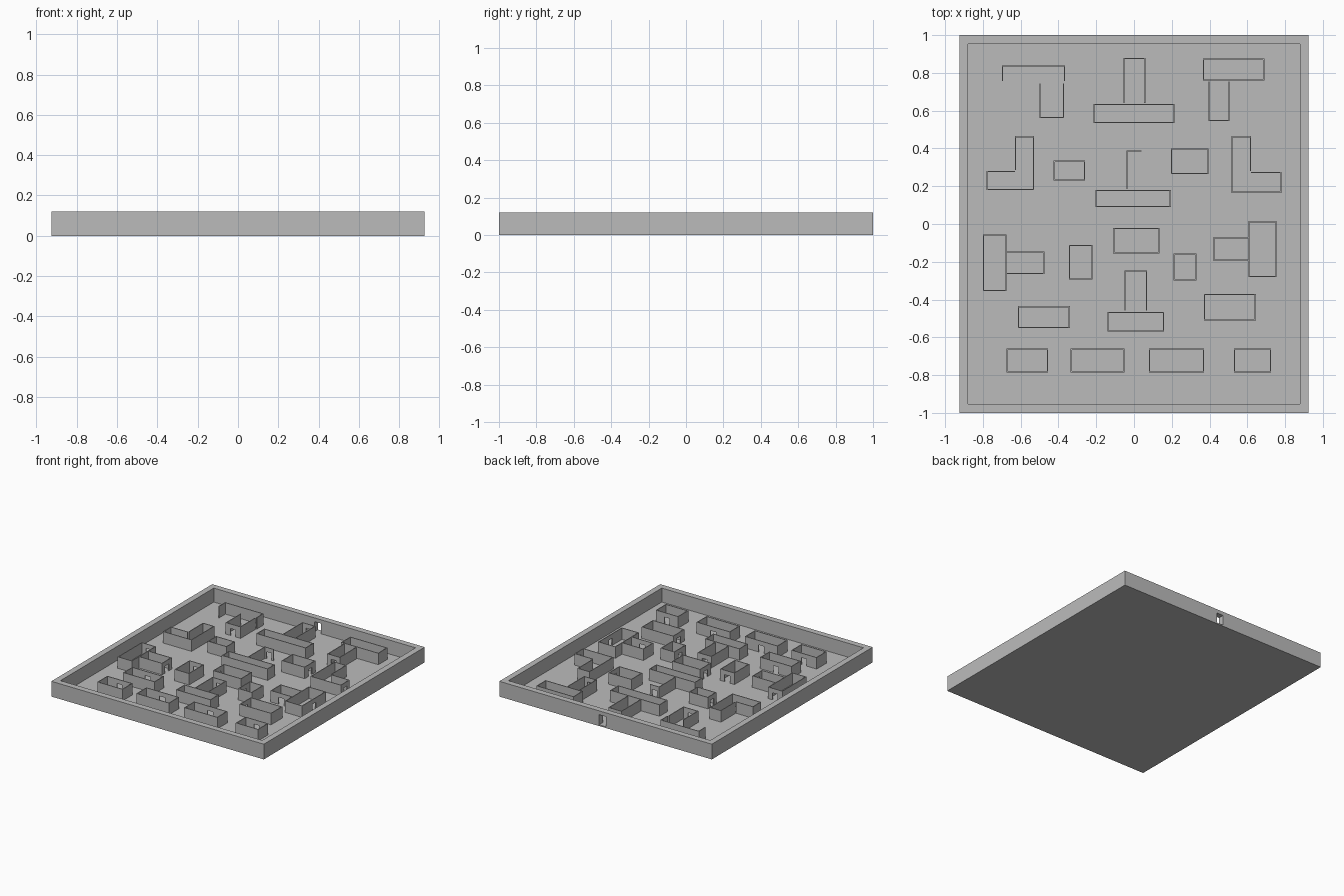
import bpy
import bmesh
from mathutils import Vector

default = bpy.data.objects.get("Cube")
if default:
    bpy.data.objects.remove(default, do_unlink=True)

# One plain stone colour
stone = bpy.data.materials.new("grey_stone")
GREY = (0.5, 0.5, 0.5, 1)
stone.use_nodes = True
stone.diffuse_color = GREY
stone.node_tree.nodes["Principled BSDF"].inputs["Base Color"].default_value = GREY

FLOOR = 0.01
HOUSE_TOP = 0.1
THIN = 0.006


def finish(name, bm):
    bmesh.ops.recalc_face_normals(bm, faces=bm.faces)
    mesh = bpy.data.meshes.new(name)
    bm.to_mesh(mesh)
    bm.free()
    mesh.materials.append(stone)
    obj = bpy.data.objects.new(name, mesh)
    bpy.context.collection.objects.link(obj)
    return obj


def add_wall(bm, start, end, inward, thick, bottom, top, door=None):
    """Upright wall profile, with an optional (centre, width, head) doorway, extruded inward."""
    start, end = Vector(start), Vector(end)
    length = (end - start).length
    along = (end - start) / length
    profile = [(0, bottom)]
    if door:
        centre, width, head = door
        a, b = centre - width / 2, centre + width / 2
        profile += [(a, bottom), (a, head), (b, head), (b, bottom)]
    profile += [(length, bottom), (length, top), (0, top)]
    verts = [bm.verts.new((*(start + along * s), z)) for s, z in profile]
    face = bm.faces.new(verts)
    extruded = bmesh.ops.extrude_face_region(bm, geom=[face])["geom"]
    moved = [v for v in extruded if isinstance(v, bmesh.types.BMVert)]
    bmesh.ops.translate(bm, verts=moved, vec=(inward[0] * thick, inward[1] * thick, 0))


def add_room(bm, x0, x1, y0, y1, sides, doors):
    """Roofless room with walls on the listed compass sides."""
    t = THIN
    spans = {
        "N": ((x0, y1), (x1, y1), (0, -1)),
        "S": ((x0, y0), (x1, y0), (0, 1)),
        "E": ((x1, y0 + t), (x1, y1 - t), (-1, 0)),
        "W": ((x0, y0 + t), (x0, y1 - t), (1, 0)),
    }
    for side in sides:
        a, b, inward = spans[side]
        half = (Vector(b) - Vector(a)).length / 2
        door = (half, 0.045, 0.065) if side in doors else None
        add_wall(bm, a, b, inward, t, FLOOR - 0.002, HOUSE_TOP, door)


# Ground slab
bm = bmesh.new()
bmesh.ops.create_cube(bm, size=1)
bmesh.ops.scale(bm, vec=(1.848, 1.998, FLOOR), verts=bm.verts)
bmesh.ops.translate(bm, vec=(0, 0, FLOOR / 2), verts=bm.verts)
finish("ground_slab", bm)

# Enclosing wall with a gate at the back
W, D, T, TOP = 0.925, 1.0, 0.047, 0.12
bm = bmesh.new()
add_wall(bm, (-W, D), (W, D), (0, -1), T, 0, TOP, (W + 0.027, 0.06, 0.09))
add_wall(bm, (-W, -D), (W, -D), (0, 1), T, 0, TOP)
for s in (-1, 1):
    add_wall(bm, (s * W, T - D), (s * W, D - T), (-s, 0), T, 0, TOP)
finish("enclosing_wall", bm)

# Houses: rooms as (x0, x1, y0, y1, walls, doorways)
HOUSES = {
    "back_right_house": [(-.7, -.365, .75, .84, "NEW", ""), (-.5, -.37, .56, .75, "SEW", "S")],
    "back_middle_house": [(-.055, .06, .635, .88, "NEW", "N"), (-.215, .215, .535, .635, "NSEW", "")],
    "back_left_house": [(.365, .69, .76, .875, "NSEW", ""), (.395, .505, .545, .76, "SEW", "S")],
    "right_corner_house": [(-.78, -.63, .18, .28, "NSW", ""), (-.63, -.53, .18, .465, "NSE", ""),
                           (-.63, -.53, .28, .465, "W", "")],
    "right_hut": [(-.425, -.26, .23, .335, "NSEW", "W")],
    "centre_hall": [(-.04, .04, .18, .39, "NW", "N"), (-.205, .195, .09, .18, "NSEW", "")],
    "left_hut": [(.195, .395, .265, .4, "NSEW", "E")],
    "left_corner_house": [(.62, .78, .165, .275, "NSE", "E"), (.515, .62, .165, .465, "NSW", ""),
                          (.515, .62, .275, .465, "E", "")],
    "right_side_house": [(-.8, -.675, -.355, -.055, "NSEW", "N"), (-.675, -.475, -.265, -.145, "NSE", "E")],
    "right_square_hut": [(-.345, -.22, -.295, -.11, "NSEW", "N")],
    "centre_house": [(-.11, .135, -.155, -.02, "NSEW", "W")],
    "left_square_hut": [(.21, .33, -.3, -.155, "NSEW", "W")],
    "left_side_house": [(.605, .755, -.28, .015, "NSEW", "E"), (.42, .605, -.195, -.07, "NSW", "S")],
    "right_long_house": [(-.615, -.34, -.55, -.435, "NSEW", "N")],
    "front_hall": [(-.05, .07, -.465, -.245, "NEW", "N"), (-.14, .16, -.57, -.465, "NSEW", "")],
    "left_long_house": [(.37, .645, -.51, -.37, "NSEW", "W")],
}
# Front row of houses sharing one depth
for i, (x0, x1) in enumerate([(-.675, -.455), (-.335, -.05), (.08, .37), (.53, .725)]):
    HOUSES[f"front_row_house_{i + 1}"] = [(x0, x1, -.785, -.66, "NSEW", "N")]

for name, rooms in HOUSES.items():
    bm = bmesh.new()
    for room in rooms:
        add_room(bm, *room)
    finish(name, bm)
